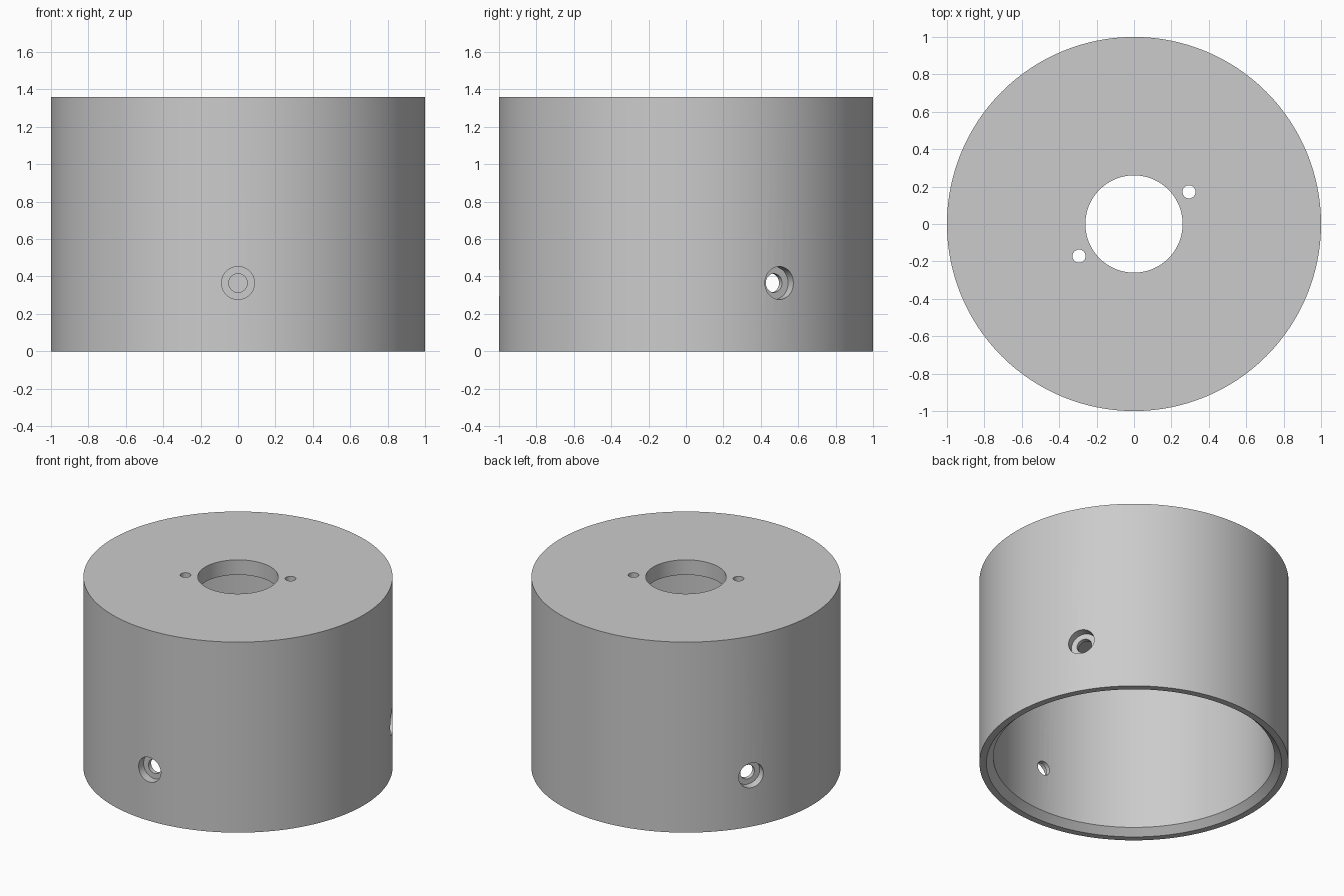
import bpy
import bmesh
import math
from mathutils import Vector

HEIGHT = 1.36
BORE_Z = 0.365

cube = bpy.data.objects.get("Cube")
if cube:
    bpy.data.objects.remove(cube, do_unlink=True)

grey = bpy.data.materials.new("plain grey")
grey.use_nodes = True
grey.diffuse_color = (0.6, 0.6, 0.6, 1)
grey.node_tree.nodes["Principled BSDF"].inputs["Base Color"].default_value = (0.6, 0.6, 0.6, 1)


def lathe(name, profile, segments):
    """Turn a closed (radius, height) profile around the z axis."""
    bm = bmesh.new()
    verts = [bm.verts.new((r, 0, z)) for r, z in profile]
    edges = [bm.edges.new((a, b)) for a, b in zip(verts, verts[1:] + verts[:1])]
    bmesh.ops.spin(bm, geom=verts + edges, cent=(0, 0, 0), axis=(0, 0, 1),
                   angle=math.tau, steps=segments, use_merge=True)
    bmesh.ops.remove_doubles(bm, verts=bm.verts[:], dist=1e-5)
    loose = [e for e in bm.edges if not e.link_faces]
    bmesh.ops.delete(bm, geom=loose, context='EDGES')
    bmesh.ops.recalc_face_normals(bm, faces=bm.faces[:])
    mesh = bpy.data.meshes.new(name)
    bm.to_mesh(mesh)
    bm.free()
    mesh.materials.append(grey)
    obj = bpy.data.objects.new(name, mesh)
    bpy.context.collection.objects.link(obj)
    return obj


def drill(target, cutter):
    """Subtract the cutter from the target, then discard it."""
    cutter.hide_render = True
    mod = target.modifiers.new("drill", 'BOOLEAN')
    mod.operation = 'DIFFERENCE'
    mod.solver = 'EXACT'
    mod.object = cutter
    bpy.ops.object.modifier_apply(modifier=mod.name)
    bpy.data.objects.remove(cutter, do_unlink=True)


# Hollow housing: open chamfered bottom, thick top plate with a centre bore
ceiling = HEIGHT - 0.107
housing = lathe("housing", [(0.26, ceiling), (0.26, HEIGHT), (1, HEIGHT), (1, 0),
                            (0.955, 0), (0.91, 0.045), (0.91, ceiling)], 128)
bpy.ops.object.select_all(action='DESELECT')
bpy.context.view_layer.objects.active = housing
housing.select_set(True)

# Three counterbored screw holes around the wall
for degrees in (-90, 30, 150):
    a = math.radians(degrees)
    cutter = lathe("screw_hole_cutter", [(0, 0.7), (0.05, 0.7), (0.05, 0.94),
                                         (0.088, 0.94), (0.088, 1.2), (0, 1.2)], 40)
    cutter.location.z = BORE_Z
    cutter.rotation_mode = 'QUATERNION'
    cutter.rotation_quaternion = Vector((math.cos(a), math.sin(a), 0)).to_track_quat('Z', 'Y')
    drill(housing, cutter)

# Two small pin holes through the top plate
for side in (1, -1):
    cutter = lathe("pin_hole_cutter", [(0, 1), (0.035, 1), (0.035, 1.6), (0, 1.6)], 32)
    cutter.location = (0.294 * side, 0.172 * side, 0)
    drill(housing, cutter)

bpy.ops.object.shade_smooth_by_angle(angle=math.radians(30))
